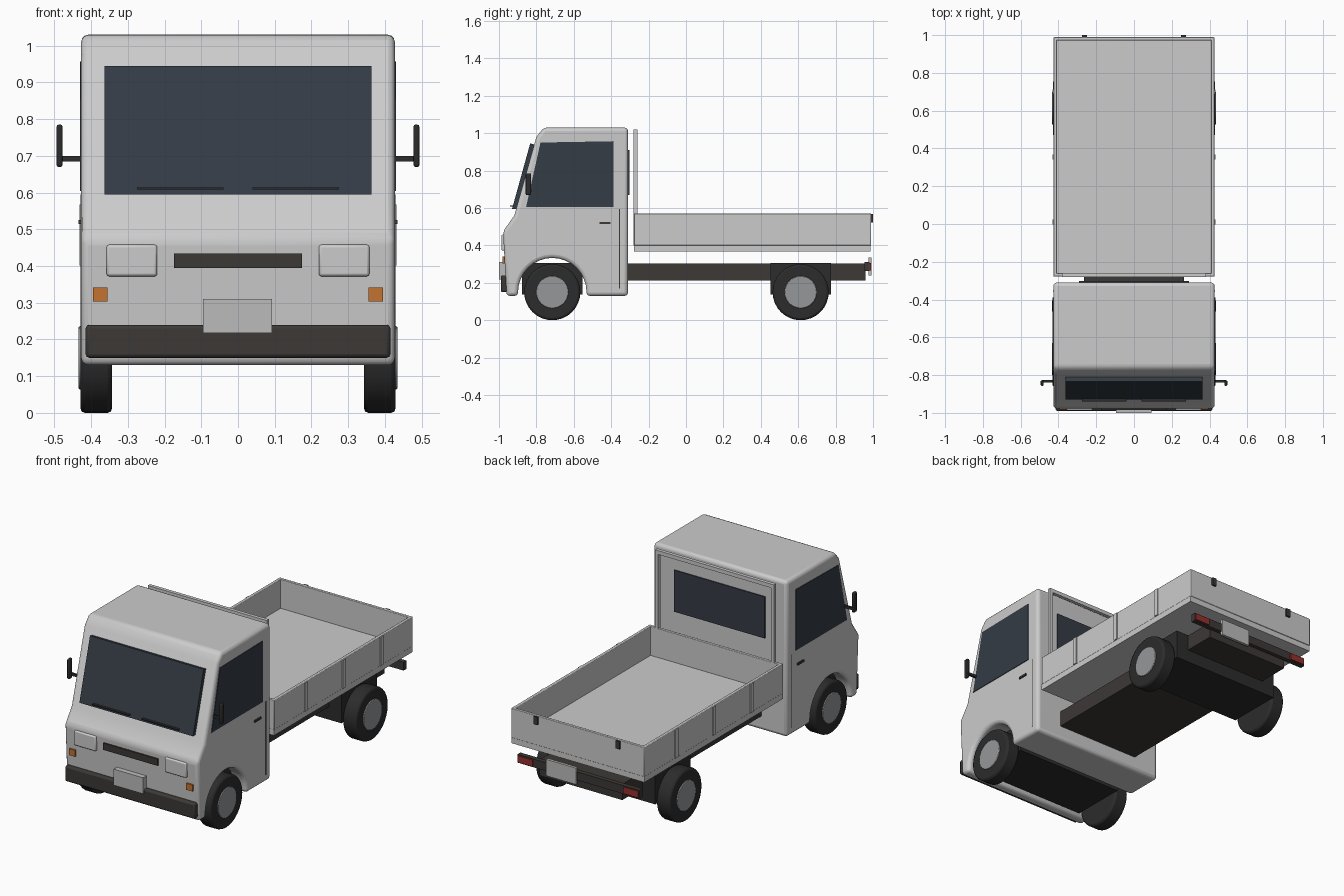
import bpy, bmesh, math

if "Cube" in bpy.data.objects:
    bpy.data.objects.remove(bpy.data.objects["Cube"])

def material(name, r, g, b):
    m = bpy.data.materials.new(name)
    m.diffuse_color = (r, g, b, 1)
    m.use_nodes = True
    m.node_tree.nodes["Principled BSDF"].inputs["Base Color"].default_value = m.diffuse_color
    return m

PAINT = None
GLASS = material("glass", 0.035, 0.045, 0.06)
RUBBER = material("rubber", 0.025, 0.025, 0.025)
TRIM = material("dark_trim", 0.045, 0.04, 0.037)
ORANGE = material("orange", 0.55, 0.17, 0.03)
RED = material("red", 0.3, 0.03, 0.025)
METAL = material("metal", 0.3, 0.31, 0.32)
PLATE = material("plate", 0.5, 0.5, 0.5)

def finish(name, bm, mat, bevel=0, segments=2):
    bmesh.ops.recalc_face_normals(bm, faces=bm.faces)
    mesh = bpy.data.meshes.new(name)
    bm.to_mesh(mesh)
    bm.free()
    ob = bpy.data.objects.new(name, mesh)
    bpy.context.collection.objects.link(ob)
    if mat:
        mesh.materials.append(mat)
    if bevel:
        mod = ob.modifiers.new("bevel", 'BEVEL')
        mod.width, mod.segments = bevel, segments
        mod.limit_method, mod.angle_limit = 'ANGLE', math.radians(30)
        bpy.ops.object.select_all(action='DESELECT')
        bpy.context.view_layer.objects.active = ob
        ob.select_set(True)
        bpy.ops.object.shade_smooth_by_angle(angle=math.radians(35))
    return ob

def prism(name, profile, x0, x1, mat=None, bevel=0, segments=2):
    """Extrude a (y, z) profile from x0 to x1."""
    bm = bmesh.new()
    face = bm.faces.new([bm.verts.new((x0, y, z)) for y, z in profile])
    ext = bmesh.ops.extrude_face_region(bm, geom=[face])
    verts = [v for v in ext["geom"] if isinstance(v, bmesh.types.BMVert)]
    bmesh.ops.translate(bm, verts=verts, vec=(x1 - x0, 0, 0))
    return finish(name, bm, mat, bevel, segments)

def box(name, x, y, z, mat=None, bevel=0):
    (y0, y1), (z0, z1) = y, z
    return prism(name, [(y0, z0), (y1, z0), (y1, z1), (y0, z1)], x[0], x[1], mat, bevel)

def disc(name, x, y, z, r, mat, bevel, n=32):
    ring = [(y + r * math.cos(2 * math.pi * i / n), z + r * math.sin(2 * math.pi * i / n)) for i in range(n)]
    return prism(name, ring, x[0], x[1], mat, bevel)

FRONT_AXLE, REAR_AXLE = -0.715, 0.613

# Cab shell with the wheel arch in its side profile
arch = [(FRONT_AXLE + 0.183 * math.cos(a), 0.15 + 0.183 * math.sin(a))
        for a in [math.pi * i / 16 for i in range(17)]]
cab = [(-0.96, 0.13), (-0.978, 0.475), (-0.918, 0.56), (-0.80, 0.98), (-0.76, 1.03),
       (-0.31, 1.03), (-0.31, 0.13), (-0.532, 0.13)] + arch + [(-0.898, 0.13)]
prism("cab", cab, -0.427, 0.427, PAINT, 0.022, 3)

# Windscreen and rear window
prism("windscreen", [(-0.93, 0.595), (-0.833, 0.945), (-0.81, 0.94), (-0.907, 0.595)], -0.363, 0.363, GLASS)
box("rear_window", (-0.29, 0.29), (-0.32, -0.303), (0.67, 0.91), GLASS)

# Nose fittings
box("front_bumper", (-0.415, 0.415), (-0.99, -0.94), (0.15, 0.24), TRIM, 0.01)
box("front_plate", (-0.095, 0.093), (-1.0, -0.96), (0.217, 0.31), PLATE)
box("grille", (-0.174, 0.174), (-0.985, -0.955), (0.395, 0.434), TRIM)

# Chassis, axle blocks and rear bar
box("chassis", (-0.265, 0.265), (-0.33, 0.96), (0.212, 0.303), TRIM)
for name, y in (("front_axle_block", FRONT_AXLE), ("rear_axle_block", REAR_AXLE)):
    box(name, (-0.345, 0.345), (y - 0.162, y + 0.162), (0.138, 0.305), RUBBER)
box("rear_bar", (-0.39, 0.39), (0.955, 0.982), (0.262, 0.31), TRIM)
box("rear_plate", (0.01, 0.2), (0.975, 0.991), (0.24, 0.335), PLATE)

# Load bed floor and end boards
box("bed_floor", (-0.425, 0.425), (-0.278, 0.987), (0.367, 0.402), PAINT)
box("bed_front_board", (-0.425, 0.425), (-0.278, -0.26), (0.4, 0.57), PAINT, 0.003)
box("tailgate", (-0.425, 0.425), (0.972, 0.99), (0.4, 0.57), PAINT, 0.003)

# Guard frame top rail behind the cab
box("guard_top_rail", (-0.38, 0.38), (-0.28, -0.26), (0.998, 1.02), PAINT)

# Paired parts on both sides
window = [(-0.855, 0.605), (-0.778, 0.95), (-0.388, 0.957), (-0.388, 0.605)]
for side, s in (("left", -1), ("right", 1)):
    def pair(name, x0, x1, y, z, mat=None, bevel=0):
        box(side + "_" + name, (s * x0, s * x1), y, z, mat, bevel)

    # Cab sides
    prism(side + "_side_window", window, s * 0.415, s * 0.431, GLASS)
    pair("door_seam", 0.42, 0.4285, (-0.358, -0.353), (0.17, 0.595), TRIM)
    pair("door_handle", 0.42, 0.434, (-0.462, -0.405), (0.514, 0.526), TRIM)
    pair("mirror_arm", 0.42, 0.488, (-0.838, -0.826), (0.685, 0.7), RUBBER)
    pair("mirror", 0.478, 0.494, (-0.857, -0.828), (0.67, 0.785), RUBBER, 0.005)

    # Front lights and wipers
    pair("headlight", 0.22, 0.358, (-0.987, -0.955), (0.372, 0.458), PAINT, 0.007)
    pair("indicator", 0.356, 0.395, (-0.981, -0.95), (0.304, 0.341), ORANGE)
    pair("wiper", 0.04, 0.275, (-0.94, -0.92), (0.608, 0.614), RUBBER)

    # Tail lights and tailgate latches
    pair("tail_light", 0.29, 0.385, (0.97, 0.988), (0.267, 0.305), RED)
    pair("tailgate_latch", 0.25, 0.276, (0.98, 1.0), (0.522, 0.568), TRIM)

    # Bed sides, stakes and guard posts
    pair("side_board", 0.408, 0.426, (-0.278, 0.988), (0.4, 0.57), PAINT, 0.003)
    for i, y in enumerate((0.01, 0.355, 0.70)):
        pair("stake_%d" % (i + 1), 0.42, 0.432, (y - 0.013, y + 0.013), (0.402, 0.567), PAINT)
    pair("guard_post", 0.36, 0.38, (-0.28, -0.26), (0.4, 1.02), PAINT)

    # Wheels
    for end, y in (("front", FRONT_AXLE), ("rear", REAR_AXLE)):
        disc("%s_%s_tyre" % (end, side), (s * 0.343, s * 0.429), y, 0.15, 0.15, RUBBER, 0.012)
        disc("%s_%s_hub" % (end, side), (s * 0.38, s * 0.434), y, 0.15, 0.086, METAL, 0.003)
